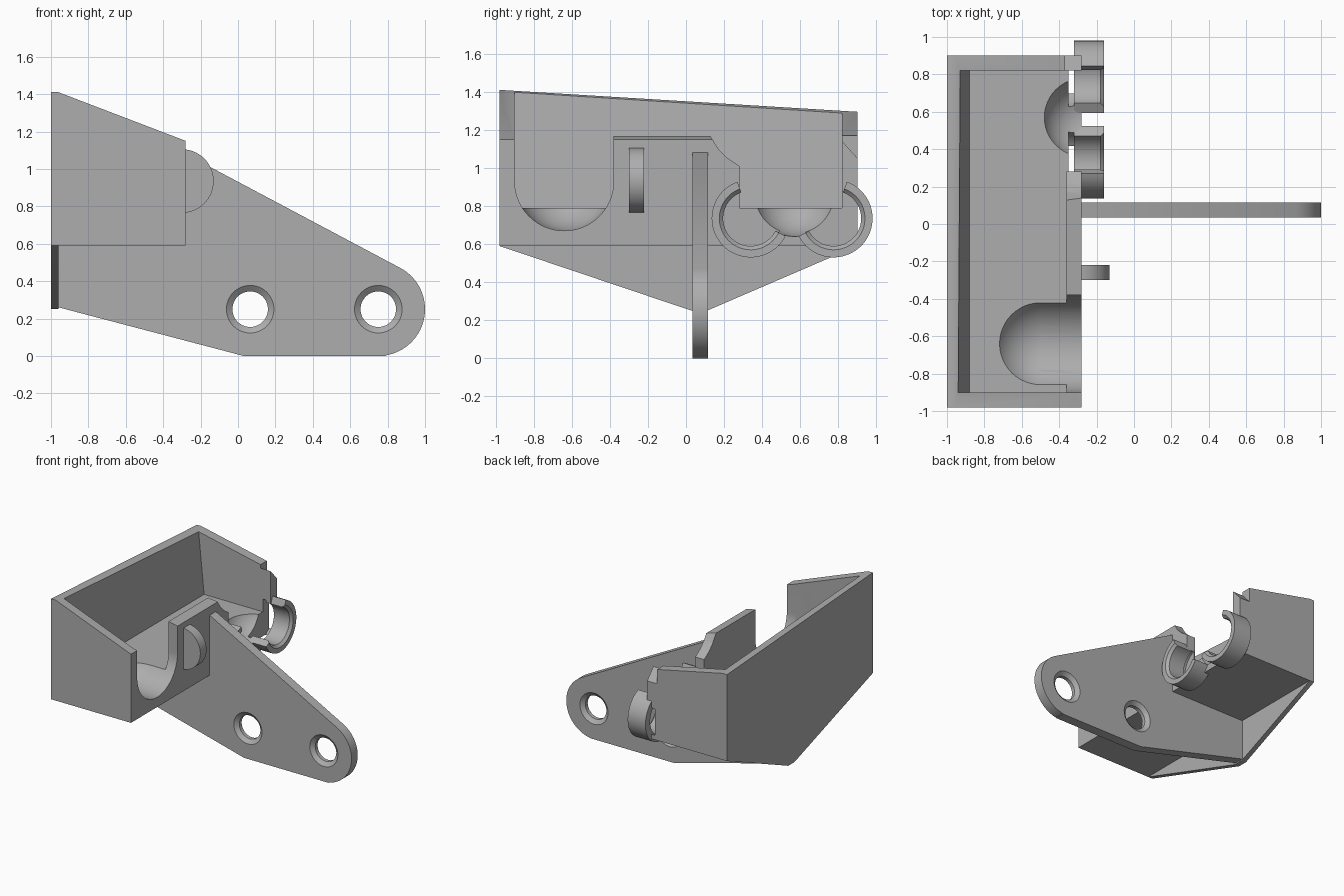
import bpy, bmesh
from math import sin, cos, pi, radians
from mathutils import Vector

if "Cube" in bpy.data.objects:
    bpy.data.objects.remove(bpy.data.objects["Cube"], do_unlink=True)

grey = bpy.data.materials.new("plain grey")
grey.use_nodes = True
COLOUR = (0.42, 0.42, 0.42, 1)
grey.diffuse_color = COLOUR
grey.node_tree.nodes["Principled BSDF"].inputs["Base Color"].default_value = COLOUR


def finish(name, bm):
    bmesh.ops.recalc_face_normals(bm, faces=bm.faces)
    mesh = bpy.data.meshes.new(name)
    bm.to_mesh(mesh)
    bm.free()
    mesh.materials.append(grey)
    obj = bpy.data.objects.new(name, mesh)
    bpy.context.collection.objects.link(obj)
    return obj


def loft(name, sections):
    """Solid through a row of matching closed sections, capped at both ends."""
    bm = bmesh.new()
    rows = [[bm.verts.new(p) for p in s] for s in sections]
    n = len(rows[0])
    for a, b in zip(rows, rows[1:]):
        for i in range(n):
            j = (i + 1) % n
            bm.faces.new((a[i], a[j], b[j], b[i]))
    bm.faces.new(rows[0])
    bm.faces.new(rows[-1])
    bmesh.ops.triangulate(bm, faces=[f for f in bm.faces if len(f.verts) == 4])
    return finish(name, bm)


def along_x(name, pts, x0, x1):
    return loft(name, [[(x, y, z) for y, z in pts] for x in (x0, x1)])


def along_y(name, pts, y0, y1):
    return loft(name, [[(x, y, z) for x, z in pts] for y in (y0, y1)])


def arc(cu, cv, r, a0, a1, n=32):
    angles = [radians(a0 + (a1 - a0) * i / n) for i in range(n + 1)]
    return [(cu + r * cos(a), cv + r * sin(a)) for a in angles]


def circle(cu, cv, r, n=48):
    return arc(cu, cv, r, 0, 360, n)[:-1]


def ball(name, centre, r):
    bm = bmesh.new()
    bmesh.ops.create_uvsphere(bm, u_segments=48, v_segments=32, radius=r)
    bmesh.ops.translate(bm, verts=bm.verts, vec=Vector(centre))
    return finish(name, bm)


def activate(obj):
    bpy.ops.object.select_all(action='DESELECT')
    obj.select_set(True)
    bpy.context.view_layer.objects.active = obj


def cut(obj, cutters):
    activate(obj)
    for c in cutters:
        mod = obj.modifiers.new("cut", 'BOOLEAN')
        mod.operation, mod.solver, mod.object = 'DIFFERENCE', 'EXACT', c
        bpy.ops.object.modifier_apply(modifier=mod.name)
        bpy.data.objects.remove(c, do_unlink=True)


# Box with a sloping rim that drops toward the back
def box_section(y, top):
    return [(x, y, z) for x, z in ((-1, .59), (-.28, .59), (-.28, 1.15), (-.96, top), (-1, top))]


CLIPS = ((.34, 1), (.775, -1))
CLIP_Z = .735
box = loft("box", [box_section(-.98, 1.41), box_section(.9, 1.295)])
cutters = [
    along_y("cavity", [(-.88, .79), (-.36, .79), (-.36, 1.6), (-.96, 1.6)], -.9, .82),
    # U-shaped opening and its rounded channel in the floor
    along_x("u_opening", arc(-.64, .93, .26, 180, 360) + [(-.38, 1.6), (-.9, 1.6)], -.5, -.2),
    ball("channel_end", (-.5, -.64, .93), .26),
    # wide opening above the clips
    along_x("clip_opening", [(.12, 1.18), (.17, 1.1), (.22, 1.05), (.28, 1.01), (.28, .79),
                             (.82, .79), (.82, 1.14), (.92, 1.03), (.92, 1.6), (.12, 1.6)], -.37, -.2),
    ball("bowl", (-.27, .57, .862), .222),
]
for y, side in CLIPS:
    cutters.append(along_x("clip_hole", circle(y, CLIP_Z, .147), -.345, -.1))
    cutters.append(along_x("clip_groove", circle(y, CLIP_Z, .165), -.35, -.32))
cut(box, cutters)

# Open clip rings, chamfered at the mouth
RING = ((-.32, .145), (-.18, .145), (-.16, .165), (-.16, .205), (-.32, .205))
rings = []
for label, (y, side) in zip(("front", "back"), CLIPS):
    turns = [radians(110 + 223 * i / 48) for i in range(49)]
    rings.append(loft(label + "_clip_ring", [
        [(x, y + side * r * cos(a), CLIP_Z + r * sin(a)) for x, r in RING] for a in turns]))

# Triangular web below the box
web = along_x("side_web", [(-.98, .59), (.03, .25), (.11, .25), (.9, .59)], -1, -.96)

# Mounting arm with countersunk holes
Y0, Y1 = .035, .115
outline = [(-1, .59), (-1, .25), (-.96, .26), (.03, 0)] + arc(.75, .25, .25, -80, 62)
outline[4:4] = [(.79, 0)]
arm = along_y("mounting_arm", outline + [(-.28, 1.08), (-.3, 1.08), (-.3, .59)], Y0, Y1)
holes = []
for x in (.065, .75):
    steps = ((Y0 - .01, .14), (Y0 + .025, .095), (Y1 - .025, .095), (Y1 + .01, .14))
    holes.append(loft("hole", [[(u, y, v) for u, v in circle(x, .25, r)] for y, r in steps]))
cut(arm, holes)

# Half-round tab on the wall
tab = along_y("round_tab", arc(-.3, .935, .17, -90, 90), -.3, -.22)

for obj in [box, web, arm, tab] + rings:
    activate(obj)
    bpy.ops.object.shade_smooth_by_angle(angle=radians(30))
